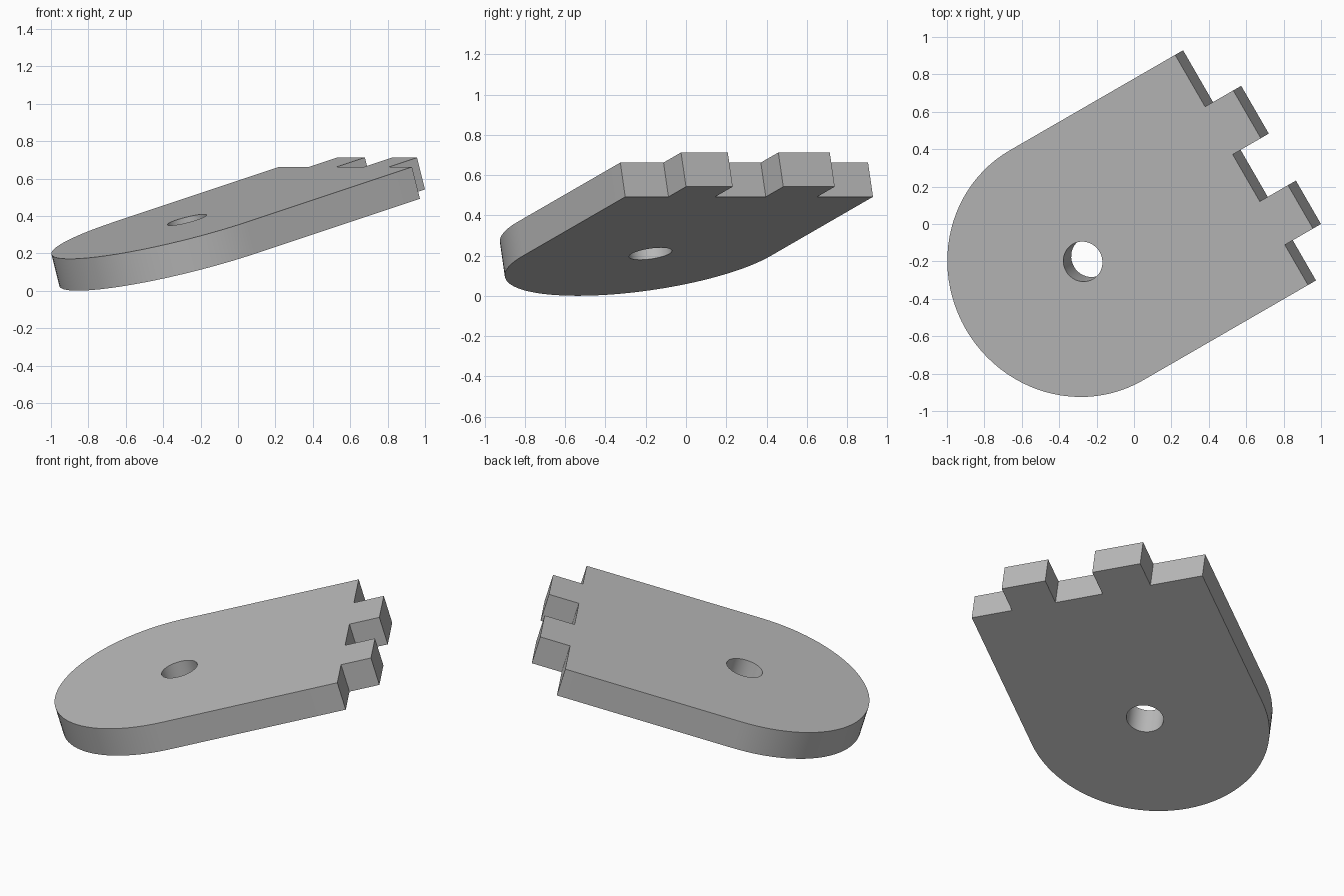
import bpy, bmesh
from math import pi, cos, sin, radians
from mathutils import Matrix, Vector

cube = bpy.data.objects.get("Cube")
if cube:
    bpy.data.objects.remove(cube, do_unlink=True)

THICK = 0.177
HALF_W = 0.7105      # half width, also the radius of the round end
MID_Y = -0.0375      # centre line of the plate
ARC_X = -1.062
HOLE_X, HOLE_R = -1.02, 0.108
TAB = 0.181          # tab length past the straight end


def arc(cx, cy, r, start, end, n):
    return [(cx + r * cos(start + (end - start) * i / n),
             cy + r * sin(start + (end - start) * i / n)) for i in range(n + 1)]


def add_loop(bm, points):
    verts = [bm.verts.new((x, y, 0)) for x, y in points]
    return [bm.edges.new((v, verts[(i + 1) % len(verts)])) for i, v in enumerate(verts)]


# Outline: round end, then the straight end with two square tabs
outline = arc(ARC_X, MID_Y, HALF_W, pi / 2, 3 * pi / 2, 48)
outline.append((0, MID_Y - HALF_W))
for low, high in ((-0.5, -0.232), (0.058, 0.353)):
    outline += [(0, low), (TAB, low), (TAB, high), (0, high)]
outline.append((0, MID_Y + HALF_W))
hole = arc(HOLE_X, MID_Y, HOLE_R, 0, 2 * pi, 40)[:-1]

# Flat plate with a through hole, thickened upward
bm = bmesh.new()
edges = add_loop(bm, outline) + add_loop(bm, hole)
bmesh.ops.triangle_fill(bm, use_beauty=True, edges=edges, normal=Vector((0, 0, 1)))
extruded = bmesh.ops.extrude_face_region(bm, geom=bm.faces[:], use_keep_orig=True)
top = [g for g in extruded["geom"] if isinstance(g, bmesh.types.BMVert)]
bmesh.ops.translate(bm, verts=top, vec=(0, 0, THICK))
bmesh.ops.recalc_face_normals(bm, faces=bm.faces[:])
mesh = bpy.data.meshes.new("tabbed_plate")
bm.to_mesh(mesh)
bm.free()

# Plate turned about the vertical and tipped up toward the tabs
plate = bpy.data.objects.new("tabbed_plate", mesh)
bpy.context.collection.objects.link(plate)
plate.matrix_world = (Matrix.Translation((0.599, 0.346, 0.492))
                      @ Matrix.Rotation(radians(30), 4, 'Z')
                      @ Matrix.Rotation(radians(-16.1), 4, 'Y'))

# Plain grey
grey = bpy.data.materials.new("plain_grey")
grey.use_nodes = True
colour = (0.5, 0.5, 0.5, 1)
grey.diffuse_color = colour
grey.node_tree.nodes["Principled BSDF"].inputs["Base Color"].default_value = colour
mesh.materials.append(grey)

bpy.ops.object.select_all(action='DESELECT')
plate.select_set(True)
bpy.context.view_layer.objects.active = plate
bpy.ops.object.shade_smooth_by_angle(angle=radians(30))
